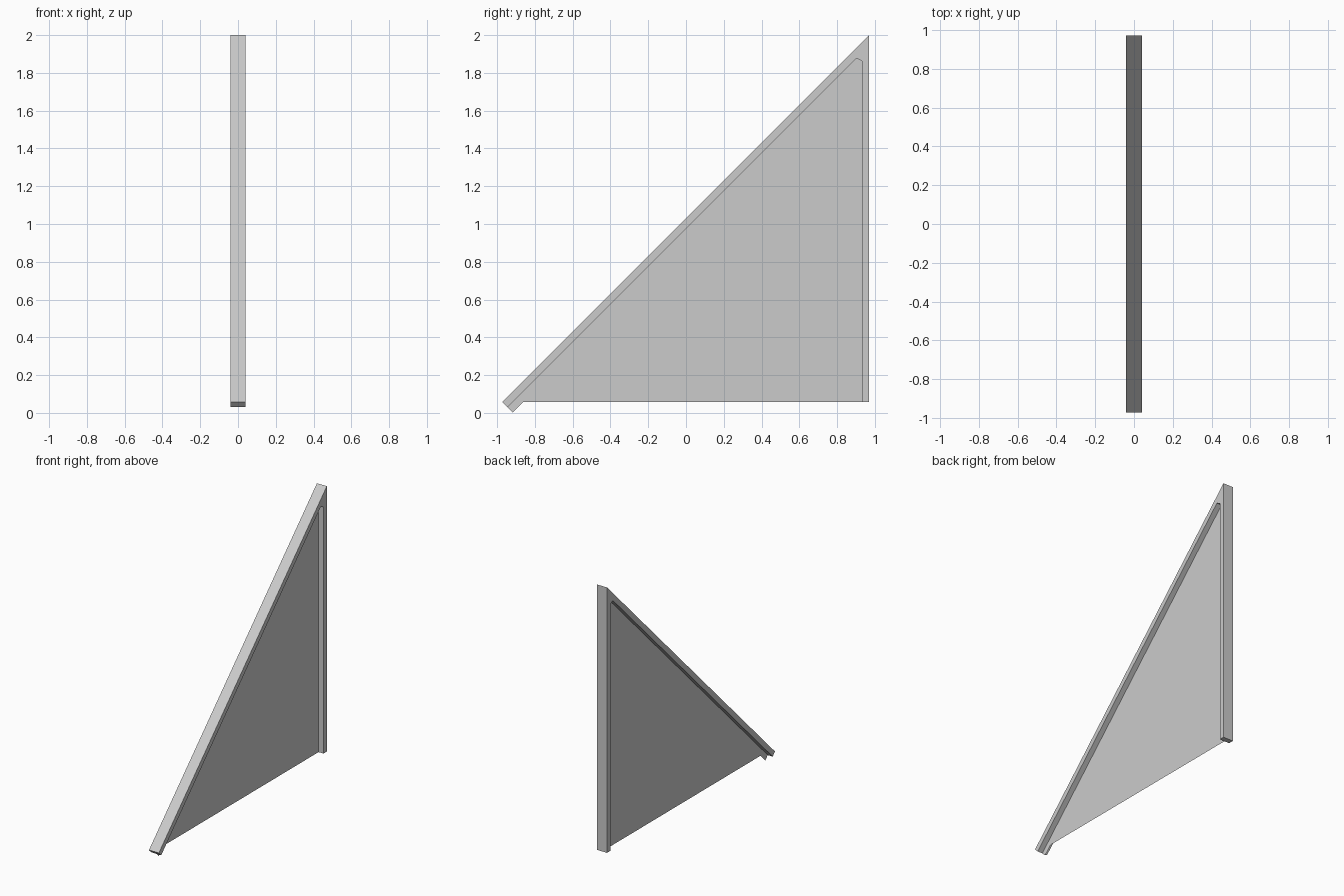
import bpy
import bmesh

cube = bpy.data.objects.get("Cube")
if cube:
    bpy.data.objects.remove(cube, do_unlink=True)

grey = bpy.data.materials.new("light_grey")
grey.use_nodes = True
colour = (0.6, 0.6, 0.6, 1)
grey.diffuse_color = colour
grey.node_tree.nodes["Principled BSDF"].inputs["Base Color"].default_value = colour

HALF_WIDTH = 0.04


def profile_part(name, outline, half_width):
    """Make a side outline of (y, z) points, extruded along x when it has width."""
    bm = bmesh.new()
    face = bm.faces.new([bm.verts.new((-half_width, y, z)) for y, z in outline])
    if half_width:
        result = bmesh.ops.extrude_face_region(bm, geom=[face], use_keep_orig=True)
        moved = [v for v in result["geom"] if isinstance(v, bmesh.types.BMVert)]
        bmesh.ops.translate(bm, verts=moved, vec=(2 * half_width, 0, 0))
    bmesh.ops.recalc_face_normals(bm, faces=bm.faces)
    mesh = bpy.data.meshes.new(name)
    bm.to_mesh(mesh)
    bm.free()
    mesh.materials.append(grey)
    part = bpy.data.objects.new(name, mesh)
    bpy.context.collection.objects.link(part)
    return part


# Sloping rail and upright post, joined at the peak in one frame
profile_part("frame", [
    (-0.972, 0.058), (-0.945, 0.031), (0.902, 1.878), (0.932, 1.862),
    (0.932, 0.058), (0.97, 0.058), (0.97, 2.0)], HALF_WIDTH)

# Thin sheet filling the frame, with a small toe below the rail
profile_part("panel", [
    (-0.945, 0.031), (-0.916, 0.002), (-0.86, 0.058), (0.932, 0.058),
    (0.932, 1.862), (0.902, 1.878)], 0)
